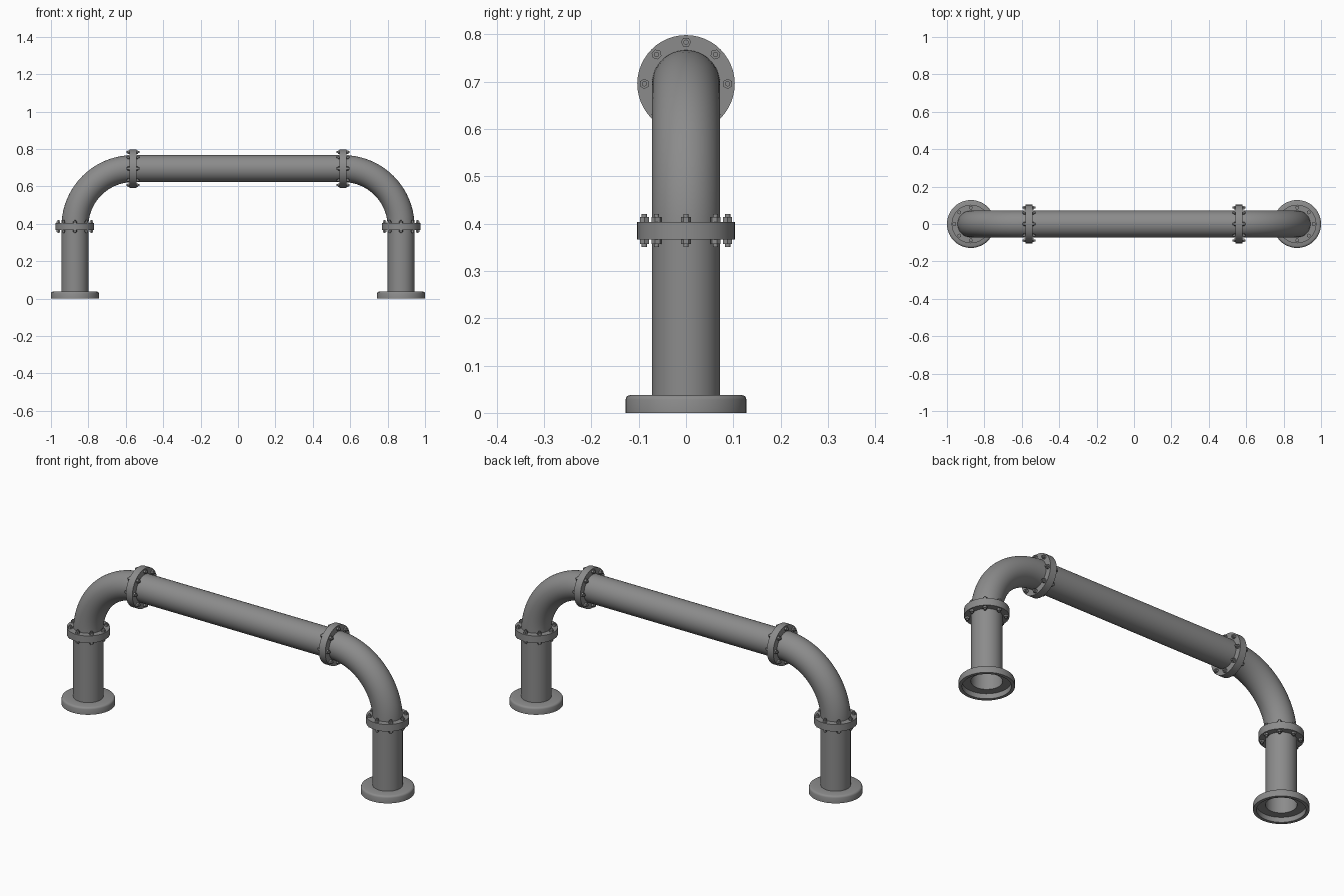
import bpy, bmesh
from math import pi, cos, sin
from mathutils import Matrix, Vector

if "Cube" in bpy.data.objects:
    bpy.data.objects.remove(bpy.data.objects["Cube"], do_unlink=True)

metal = bpy.data.materials.new("grey metal")
metal.use_nodes = True
GREY = (0.26, 0.26, 0.26, 1)
metal.diffuse_color = GREY
metal.node_tree.nodes["Principled BSDF"].inputs["Base Color"].default_value = GREY

PIPE_R, LEG_X, TOP_Z = 0.072, 0.872, 0.695
BEND_R, JOINT_Z = 0.31, 0.385
JOINT_X = LEG_X - BEND_R
SIDES = 48


def finish(name, bm, angle=35):
    mesh = bpy.data.meshes.new(name)
    bmesh.ops.recalc_face_normals(bm, faces=bm.faces)
    bm.to_mesh(mesh)
    bm.free()
    mesh.materials.append(metal)
    obj = bpy.data.objects.new(name, mesh)
    bpy.context.collection.objects.link(obj)
    bpy.ops.object.select_all(action="DESELECT")
    obj.select_set(True)
    bpy.context.view_layer.objects.active = obj
    bpy.ops.object.shade_smooth_by_angle(angle=angle * pi / 180)
    return obj


def bridge_rings(bm, rings):
    """Skin a list of equal point loops with quads, leaving the ends open."""
    loops = [[bm.verts.new(p) for p in ring] for ring in rings]
    for a, b in zip(loops, loops[1:]):
        for i in range(len(a)):
            j = (i + 1) % len(a)
            bm.faces.new((a[i], a[j], b[j], b[i]))


def ring(center, u, v, radius):
    return [center + radius * (cos(t) * u + sin(t) * v)
            for t in (2 * pi * i / SIDES for i in range(SIDES))]


X, Y, Z = Vector((1, 0, 0)), Vector((0, 1, 0)), Vector((0, 0, 1))


def straight_pipe(name, start, end, u, v):
    bm = bmesh.new()
    bridge_rings(bm, [ring(Vector(p), u, v, PIPE_R) for p in (start, end)])
    return finish(name, bm)


def elbow(name, side):
    bm = bmesh.new()
    rings = []
    steps = 20
    for i in range(steps + 1):
        a = pi / 2 * i / steps
        out = cos(a) * X * side + sin(a) * Z
        center = Vector((side * JOINT_X, 0, JOINT_Z)) + out * BEND_R
        rings.append(ring(center, out, Y, PIPE_R))
    bridge_rings(bm, rings)
    return finish(name, bm)


def base_plate(name, side):
    # Hollow underside, rounded upper rim, open where the pipe enters
    profile = [(PIPE_R, 0.026), (0.112, 0.026), (0.112, 0), (0.128, 0),
               (0.128, 0.028), (0.125, 0.035), (0.118, 0.038), (PIPE_R, 0.038)]
    bm = bmesh.new()
    bridge_rings(bm, [ring(Vector((side * LEG_X, 0, z)), X, Y, r)
                      for r, z in profile])
    return finish(name, bm, 50)


def cylinder(bm, sides, radius, depth, matrix):
    bmesh.ops.create_cone(bm, cap_ends=True, segments=sides, radius1=radius,
                          radius2=radius, depth=depth, matrix=matrix)


def joint(name, matrix):
    # Flange disc
    bm = bmesh.new()
    cylinder(bm, SIDES, 0.103, 0.037, matrix)
    finish(name + "_flange", bm)
    # Ring of eight bolts, with a nut on either side
    bm = bmesh.new()
    for i in range(8):
        spot = matrix @ Matrix.Rotation(i * pi / 4, 4, "Z") @ Matrix.Translation((0.088, 0, 0))
        cylinder(bm, 12, 0.0055, 0.07, spot)
        for s in (-1, 1):
            nut = spot @ Matrix.Translation((0, 0, s * 0.0235)) @ Matrix.Rotation(pi / 2, 4, "Z")
            cylinder(bm, 6, 0.0108, 0.01, nut @ Matrix.Rotation(pi / 2, 4, "Z"))
    finish(name + "_bolts", bm)


straight_pipe("cross_pipe", (-JOINT_X, 0, TOP_Z), (JOINT_X, 0, TOP_Z), Y, Z)
for label, side in (("left", 1), ("right", -1)):
    straight_pipe(label + "_leg_pipe", (side * LEG_X, 0, 0.026),
                  (side * LEG_X, 0, JOINT_Z), X, Y)
    elbow(label + "_elbow", side)
    base_plate(label + "_base", side)
    joint(label + "_leg_joint", Matrix.Translation((side * LEG_X, 0, JOINT_Z)))
    joint(label + "_top_joint", Matrix.Translation((side * JOINT_X, 0, TOP_Z))
          @ Matrix.Rotation(pi / 2, 4, "Y"))
